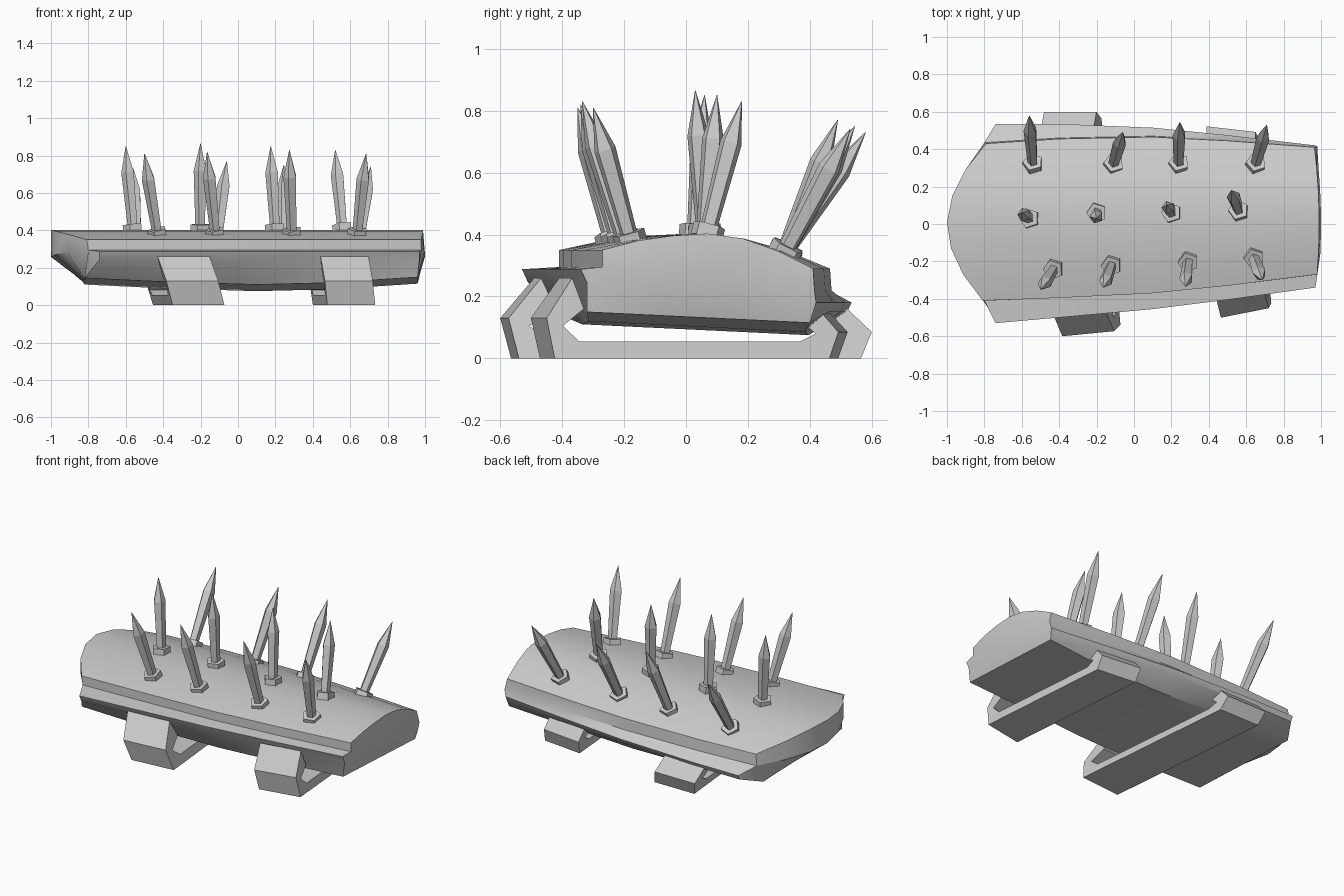
import bpy, bmesh, math
from mathutils import Vector

if "Cube" in bpy.data.objects:
    bpy.data.objects.remove(bpy.data.objects["Cube"], do_unlink=True)

grey = bpy.data.materials.new("plain_grey")
grey.use_nodes = True
COLOUR = (0.6, 0.6, 0.6, 1)
grey.diffuse_color = COLOUR
grey.node_tree.nodes["Principled BSDF"].inputs["Base Color"].default_value = COLOUR


def finish(bm, name, smooth=False):
    """Turn a bmesh into a named object."""
    bmesh.ops.recalc_face_normals(bm, faces=bm.faces[:])
    mesh = bpy.data.meshes.new(name)
    bm.to_mesh(mesh)
    bm.free()
    mesh.materials.append(grey)
    obj = bpy.data.objects.new(name, mesh)
    bpy.context.collection.objects.link(obj)
    if smooth:
        bpy.ops.object.select_all(action='DESELECT')
        obj.select_set(True)
        bpy.context.view_layer.objects.active = obj
        bpy.ops.object.shade_smooth_by_angle(angle=math.radians(28))
    return obj


def lerp(a, b, t):
    return a + (b - a) * t


# Armour plate: a domed shell with a rim, lofted along x
ARC = [0.35, 0.38, 0.396, 0.403, 0.387, 0.347, 0.29]
N = len(ARC)
# x, top edge front/back, rim front/back, bottom inset, bottom drop
SECTIONS = [
    (-0.80, -0.41, 0.43, -0.53, 0.535, 0.14, 0.0),
    (-0.40, -0.395, 0.455, -0.50, 0.535, 0.13, 0.02),
    (0.10, -0.37, 0.465, -0.455, 0.515, 0.12, 0.035),
    (0.50, -0.33, 0.445, -0.405, 0.475, 0.09, 0.025),
    (0.97, -0.27, 0.41, -0.34, 0.42, 0.02, -0.005),
]


def nose(y):
    return -1 + 0.2 * (abs(y) / 0.42) ** 1.9


def tail(y):
    return 1 - 0.15 * y * y


def section(bm, index):
    """Ring: top arc, back rim, bottom arc (back to front), front rim."""
    x, y0, y1, f0, f1, inset, drop = SECTIONS[index]
    first, last = index == 0, index == len(SECTIONS) - 1
    pts = []
    for i, z in enumerate(ARC):
        y = lerp(y0, y1, i / (N - 1))
        px = nose(y) if first else tail(y) - 0.01 if last else x
        pts.append((px, y, z))
    rim_x = -0.74 if first else x
    side_x = -0.80 if first else x + 0.01 if last else x
    pts += [(side_x, y1 + 0.005, 0.22), (rim_x, f1, 0.18), (rim_x, f1 - 0.015, 0.15)]
    low_x = -0.82 if first else x - 0.01 if last else x
    for i in range(N):
        t = i / (N - 1)
        y = lerp(f1 - inset, f0 + inset, t)
        pts.append((low_x, y, lerp(0.11, 0.145, t) - drop))
    pts += [(rim_x, f0 + 0.02, 0.245), (rim_x, f0, 0.288), (side_x, y0, 0.295)]
    return [bm.verts.new(p) for p in pts]


def end_cap(bm, ring, x_of):
    """Bulged end with a horizontal crease across the middle."""
    top, bottom = ring[:N], ring[N + 3:2 * N + 3][::-1]
    front, back = ring[-1], ring[N]
    mid = [front]
    for i in range(1, N - 1):
        y = top[i].co.y
        mid.append(bm.verts.new((x_of(y), y, lerp(front.co.z, back.co.z, i / (N - 1)))))
    mid.append(back)
    for upper, lower in ((top, mid), (mid, bottom)):
        for i in range(N - 1):
            bm.faces.new((upper[i], upper[i + 1], lower[i + 1], lower[i]))
    bm.faces.new((back, ring[N + 1], ring[N + 2], ring[N + 3]))
    bm.faces.new((front, ring[-2], ring[-3], ring[-4]))


bm = bmesh.new()
rings = [section(bm, i) for i in range(len(SECTIONS))]
for a, b in zip(rings, rings[1:]):
    for i in range(len(a)):
        j = (i + 1) % len(a)
        bm.faces.new((a[i], a[j], b[j], b[i]))
end_cap(bm, rings[0], nose)
end_cap(bm, rings[-1], tail)
finish(bm, "armour_plate", smooth=True)

# Straps: open bands hanging below the plate, narrower toward the tail
OUTER = [(-0.49, 0.26), (-0.6, 0.13), (-0.565, 0), (0.565, 0), (0.6, 0.085), (0.5, 0.18)]
INNER = [(-0.44, 0.16), (-0.53, 0.105), (-0.46, 0.055), (0.45, 0.055), (0.51, 0.08), (0.44, 0.13)]


def strap(name, x, width, skew, lean, front_scale, back_scale):
    bm = bmesh.new()
    rows = []
    for side in range(2):
        for profile in (OUTER, INNER):
            row = []
            for y, z in profile:
                y *= (front_scale if y < 0 else back_scale)[side]
                row.append(bm.verts.new((x + side * width + skew * y + lean * z, y, z)))
            rows.append(row)
    out_a, in_a, out_b, in_b = rows
    loop = (out_a, out_b, in_b, in_a)
    for a, b in zip(loop, loop[1:] + loop[:1]):
        for i in range(len(a) - 1):
            bm.faces.new((a[i], a[i + 1], b[i + 1], b[i]))
    for i in (0, -1):
        bm.faces.new([row[i] for row in loop])
    finish(bm, name)


strap("nose_strap", -0.402, 0.28, -0.092, -0.28, (1, 0.955), (1, 1))
strap("tail_strap", 0.44, 0.26, -0.08, -0.12, (0.835, 0.75), (0.87, 0.82))


# Spikes: five-sided blades on small collars
def lathe(bm, base, axis, steps, sides=5):
    """Stack five-sided rings of (distance, radius) along an axis."""
    u = axis.cross(Vector((0, 1, 0))).normalized()
    v = axis.cross(u)
    previous = None
    for distance, radius in steps:
        ring = []
        for k in range(sides):
            a = 2 * math.pi * k / sides
            ring.append(bm.verts.new(base + axis * distance + (u * math.cos(a) + v * math.sin(a)) * radius))
        if previous:
            for k in range(sides):
                n = (k + 1) % sides
                bm.faces.new((previous[k], previous[n], ring[n], ring[k]))
        else:
            bm.faces.new(ring)
        previous = ring
    bm.faces.new(previous)


def spike(name, base, tip):
    base, tip = Vector(base), Vector(tip)
    length = (tip - base).length
    axis = (tip - base).normalized()
    bm = bmesh.new()
    lathe(bm, base, axis, [(-0.02, 0.055), (0.022, 0.055)])
    lathe(bm, base, axis, [(0, 0.028), (length * 0.68, 0.037), (length, 0.001)])
    finish(bm, name)


ROWS = {
    "front": (0.385, [(-0.43, -0.24, -0.50, -0.35, 0.81), (-0.12, -0.22, -0.165, -0.34, 0.82),
                      (0.29, -0.20, 0.275, -0.335, 0.83), (0.64, -0.18, 0.685, -0.30, 0.81)]),
    "middle": (0.41, [(-0.56, 0.03, -0.60, 0.06, 0.85), (-0.20, 0.06, -0.20, 0.03, 0.865),
                      (0.20, 0.06, 0.175, 0.10, 0.85), (0.56, 0.07, 0.52, 0.18, 0.83)]),
    "back": (0.345, [(-0.54, 0.32, -0.56, 0.58, 0.73), (-0.11, 0.32, -0.06, 0.49, 0.77),
                     (0.24, 0.32, 0.245, 0.545, 0.75), (0.65, 0.32, 0.71, 0.53, 0.74)]),
}
for row, (height, spikes) in ROWS.items():
    for n, (bx, by, tx, ty, tz) in enumerate(spikes):
        spike(f"{row}_spike_{n + 1}", (bx, by, height), (tx, ty, tz))
